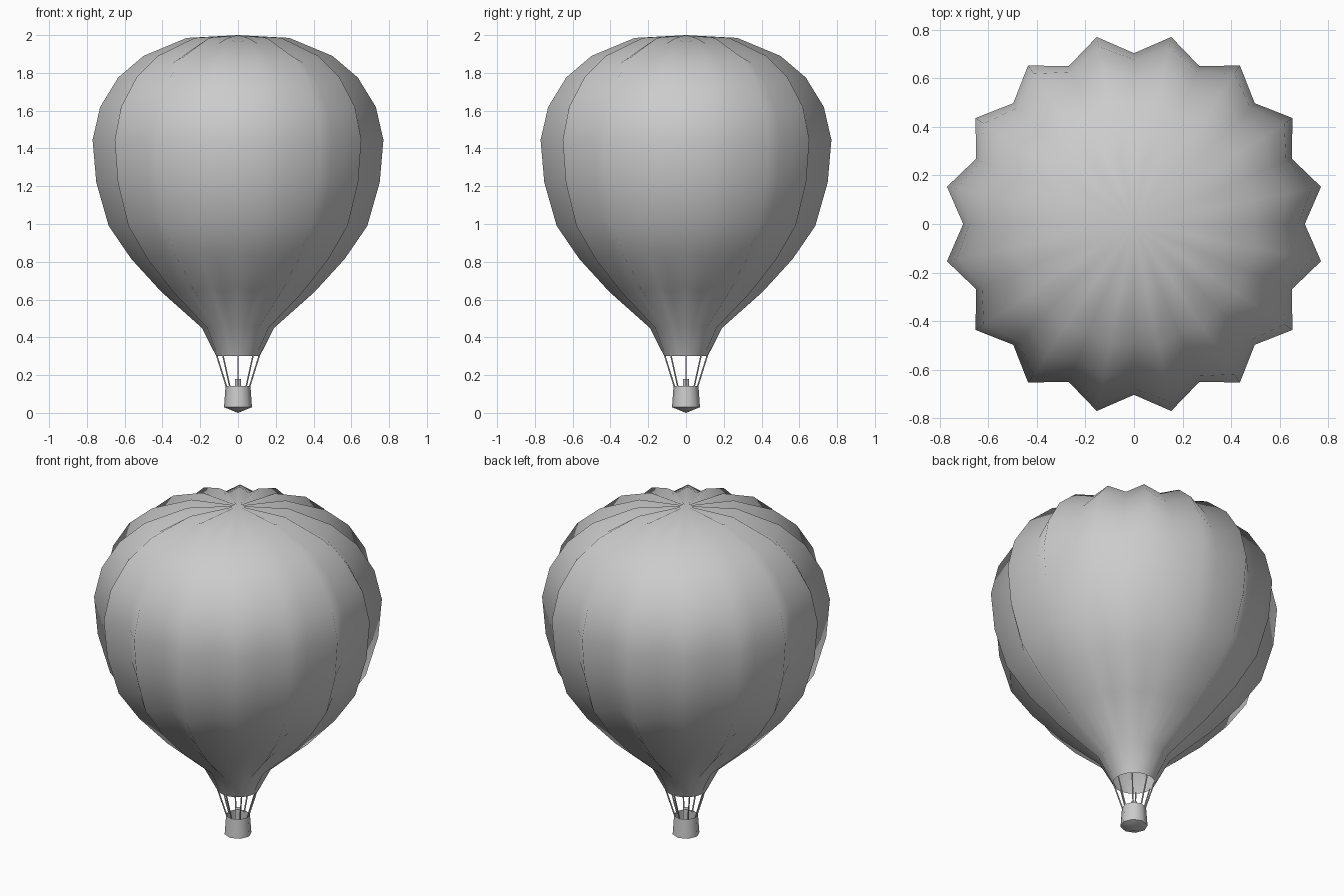
import bpy, math
from mathutils import Vector

if "Cube" in bpy.data.objects:
    bpy.data.objects.remove(bpy.data.objects["Cube"])


def make_object(name, verts, faces, angle=None):
    mesh = bpy.data.meshes.new(name)
    mesh.from_pydata(verts, [], faces)
    mesh.update()
    ob = bpy.data.objects.new(name, mesh)
    bpy.context.collection.objects.link(ob)
    if angle is not None:
        bpy.ops.object.select_all(action='DESELECT')
        ob.select_set(True)
        bpy.context.view_layer.objects.active = ob
        bpy.ops.object.shade_smooth_by_angle(angle=math.radians(angle))
    return ob


def loft(name, rings, tip=None, angle=None):
    """Skin a list of equal rings, closing the last one onto a tip point."""
    n = len(rings[0])
    verts = [p for ring in rings for p in ring]
    faces = [(k * n + i, k * n + (i + 1) % n, (k + 1) * n + (i + 1) % n, (k + 1) * n + i)
             for k in range(len(rings) - 1) for i in range(n)]
    if tip is not None:
        verts.append(tip)
        base = (len(rings) - 1) * n
        faces += [(base + i, base + (i + 1) % n, len(verts) - 1) for i in range(n)]
    return make_object(name, verts, faces, angle)


def circle(r, z, n):
    return [(r * math.cos(2 * math.pi * i / n), r * math.sin(2 * math.pi * i / n), z)
            for i in range(n)]


# Envelope: ridge radius, height, valley inset along the profile normal
profile = [(.115, .30, 0), (.195, .45, .015), (.413, .64, .042), (.576, .815, .06),
           (.698, .99, .072), (.765, 1.22, .08), (.785, 1.445, .082), (.744, 1.62, .072),
           (.647, 1.775, .06), (.51, 1.89, .042), (.277, 1.985, .03)]
SIDES = 32
rings = []
for k, (r, z, inset) in enumerate(profile):
    before = profile[max(k - 1, 0)]
    after = profile[k + 1] if k + 1 < len(profile) else (0, 2, 0)
    normal = Vector((after[1] - before[1], before[0] - after[0])).normalized()
    ring = []
    for i in range(SIDES):
        d = inset if i % 2 == 0 else 0
        a = 2 * math.pi * i / SIDES
        rr, zz = r - d * normal.x, z - d * normal.y
        ring.append((rr * math.cos(a), rr * math.sin(a), zz))
    rings.append(ring)
loft("envelope", rings, (0, 0, 2), 180)

# Basket: open tub with a shallow pointed floor
loft("basket", [circle(.066, .143, 8), circle(.074, .03, 8)], (0, 0, 0), 50)


def rod(name, a, b, radius, sides):
    a, b = Vector(a), Vector(b)
    bpy.ops.mesh.primitive_cylinder_add(vertices=sides, radius=radius, depth=(b - a).length,
                                        location=(a + b) / 2)
    ob = bpy.context.object
    ob.name = name
    ob.rotation_euler = (b - a).to_track_quat('Z', 'Y').to_euler()
    bpy.ops.object.shade_smooth_by_angle(angle=math.radians(50))


# Burner post
rod("burner", (0, 0, .02), (0, 0, .18), .017, 8)

# Suspension ropes
for i, (low, high) in enumerate(zip(circle(.06, .135, 8), circle(.113, .305, 8))):
    rod(f"rope_{i + 1}", low, high, .004, 6)
